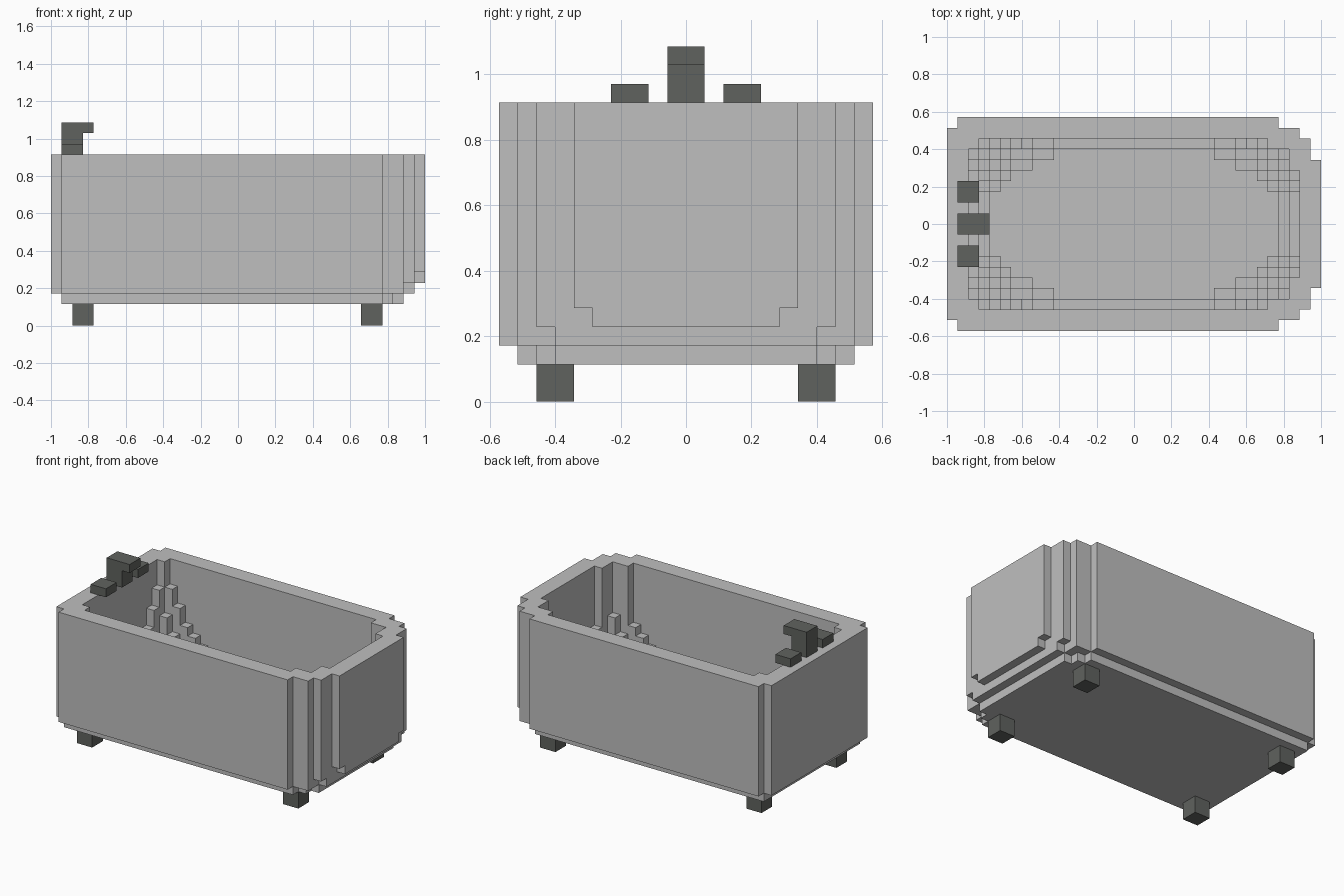
import bpy, bmesh, math

cube = bpy.data.objects.get("Cube")
if cube:
    bpy.data.objects.remove(cube, do_unlink=True)

U = 2 / 35            # size of one block
NX, NY, RIM = 35, 20, 16


def material(name, rgb):
    m = bpy.data.materials.new(name)
    m.use_nodes = True
    m.diffuse_color = (*rgb, 1)
    m.node_tree.nodes["Principled BSDF"].inputs["Base Color"].default_value = (*rgb, 1)
    return m


tub_grey = material("light_grey", (0.521, 0.521, 0.521))
metal_grey = material("dark_grey", (0.117, 0.123, 0.114))


def place(i, j, k):
    return (i * U - 1, (j - NY / 2) * U, k * U)


def finish(bm, name, mat):
    bmesh.ops.recalc_face_normals(bm, faces=bm.faces)
    mesh = bpy.data.meshes.new(name)
    bm.to_mesh(mesh)
    bm.free()
    mesh.materials.append(mat)
    obj = bpy.data.objects.new(name, mesh)
    bpy.context.collection.objects.link(obj)


def add_box(bm, lo, hi):
    """Box between two block coordinates."""
    v = bmesh.ops.create_cube(bm, size=1)["verts"]
    a, b = place(*lo), place(*hi)
    for p in v:
        p.co = [a[n] if p.co[n] < 0 else b[n] for n in range(3)]


def box(name, lo, hi, mat):
    bm = bmesh.new()
    add_box(bm, lo, hi)
    finish(bm, name, mat)


# Half width of the tub as (end column, half width), per layer from the bottom
OUTER = {
    2: [(1, 0), (31, 9), (32, 8), (33, 7)],
    3: [(1, 9), (31, 10), (33, 9), (34, 7)],
    4: [(1, 9), (31, 10), (33, 9), (34, 8), (35, 5)],
    5: [(1, 9), (31, 10), (33, 9), (34, 8), (35, 6)],
}
# Half width of the opening in the rim
OPENING = [(2, 0), (3, 7), (30, 8), (32, 7), (33, 5)]
# Basin floor height from the side wall inwards, per column from the end wall
BASIN = {
    2: [16, 13, 11, 9, 7, 6],
    3: [13, 10, 8, 7, 6, 5],
    4: [11, 8, 7, 6, 5, 4],
    5: [9, 7, 6, 5, 4],
    6: [8, 6, 5, 4],
    7: [7, 6, 5, 4],
    8: [6, 5, 4],
    9: [6, 5, 4],
    10: [5, 4],
}


def within(spans, i, j):
    half = next((h for end, h in spans if i < end), 0)
    return abs(j + 0.5 - NY / 2) < half


def solid(i, j, k):
    if not (0 <= i < NX and 0 <= j < NY and 2 <= k < RIM):
        return False
    if not within(OUTER[min(k, 5)], i, j):
        return False
    if within(OPENING, i, j):
        steps = BASIN[min(i, 34 - i, 10)]
        row = min(j, NY - 1 - j) - 2
        return k < steps[min(row, len(steps) - 1)]
    return True


# Tub: only the exposed block sides, merged into large flat faces
bm = bmesh.new()
for i in range(NX):
    for j in range(NY):
        for k in range(2, RIM):
            if not solid(i, j, k):
                continue
            for axis in range(3):
                for side in (0, 1):
                    near = [i, j, k]
                    near[axis] += 2 * side - 1
                    if solid(*near):
                        continue
                    ring = []
                    for s, t in ((0, 0), (1, 0), (1, 1), (0, 1)):
                        c = [i, j, k]
                        c[axis] += side
                        c[(axis + 1) % 3] += s
                        c[(axis + 2) % 3] += t
                        ring.append(bm.verts.new(place(*c)))
                    bm.faces.new(ring if side else ring[::-1])
bmesh.ops.remove_doubles(bm, verts=bm.verts, dist=U / 100)
bmesh.ops.dissolve_limit(bm, angle_limit=math.radians(1), verts=bm.verts, edges=bm.edges)
finish(bm, "tub", tub_grey)

# Feet
for end, i in (("right", 2), ("left", 29)):
    for side, j in (("front", 2), ("back", 16)):
        box(f"{side}_{end}_foot", (i, j, 0), (i + 2, j + 2, 2), metal_grey)

# Tap with its spout, and a handle on each side
bm = bmesh.new()
add_box(bm, (1, 9, 16), (3, 11, 18))
add_box(bm, (1, 9, 18), (4, 11, 19))
finish(bm, "tap", metal_grey)
for side, j in (("front", 6), ("back", 12)):
    box(f"{side}_tap_handle", (1, j, 16), (3, j + 2, 17), metal_grey)
